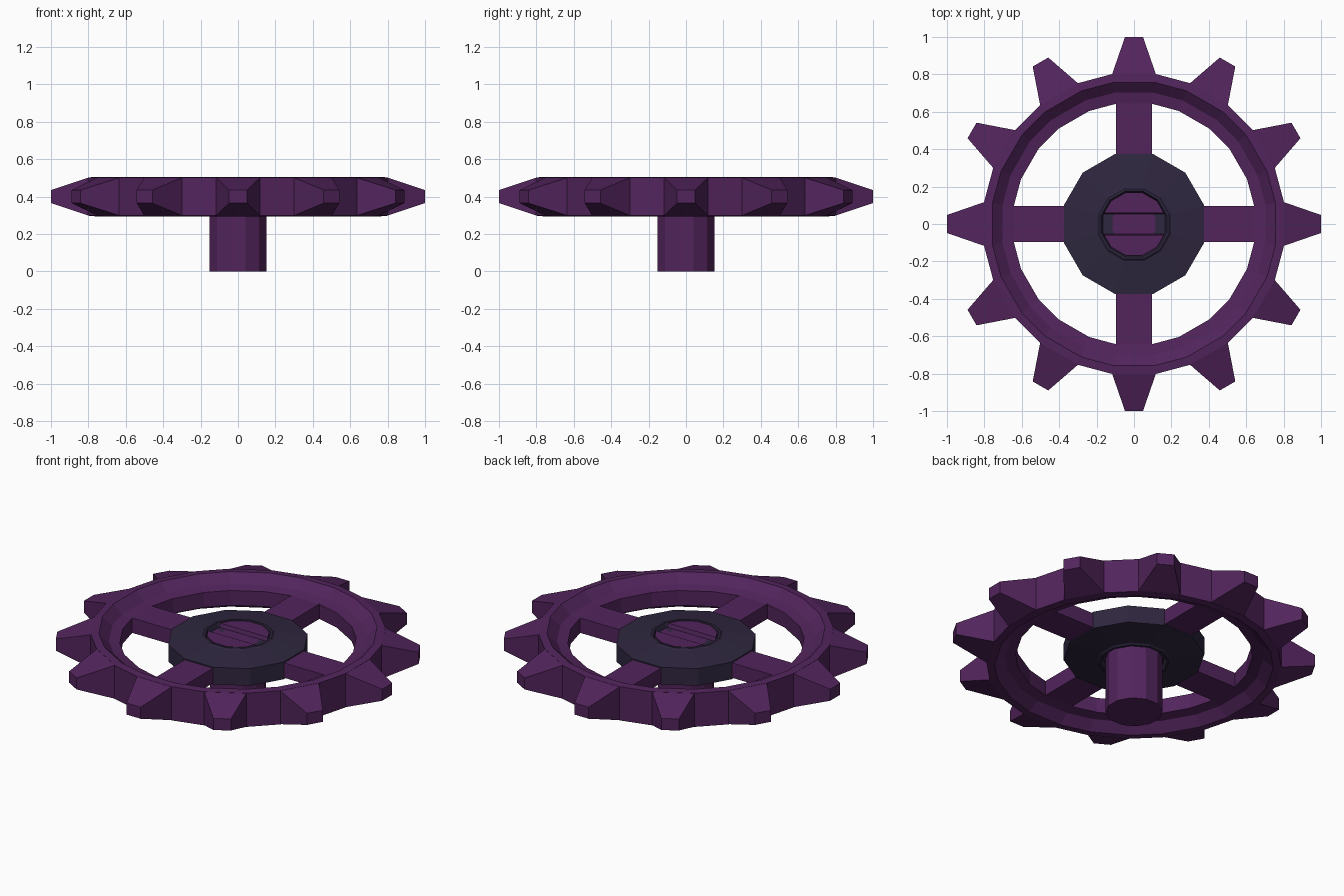
import bpy, bmesh, math
from mathutils import Matrix

if "Cube" in bpy.data.objects:
    bpy.data.objects.remove(bpy.data.objects["Cube"])


def material(name, rgb):
    m = bpy.data.materials.new(name)
    m.diffuse_color = (*rgb, 1)
    m.use_nodes = True
    m.node_tree.nodes["Principled BSDF"].inputs["Base Color"].default_value = m.diffuse_color
    return m


PURPLE = material("purple", (0.085, 0.018, 0.108))
SLATE = material("dark slate", (0.028, 0.020, 0.050))
MID = 0.4  # height of the wheel's middle plane


def finish(bm, name, mat):
    bmesh.ops.recalc_face_normals(bm, faces=bm.faces)
    me = bpy.data.meshes.new(name)
    bm.to_mesh(me)
    bm.free()
    ob = bpy.data.objects.new(name, me)
    bpy.context.collection.objects.link(ob)
    me.materials.append(mat)
    return ob


def lathe(name, profile, angles, mat):
    """Revolve a closed (radius, z) profile through the given angles in degrees."""
    bm = bmesh.new()
    rings = [[bm.verts.new((r * math.cos(math.radians(a)), r * math.sin(math.radians(a)), z))
              for r, z in profile] for a in angles]
    n = len(profile)
    for i, ring in enumerate(rings):
        nxt = rings[(i + 1) % len(rings)]
        for j in range(n):
            k = (j + 1) % n
            bm.faces.new((ring[j], nxt[j], nxt[k], ring[k]))
    return finish(bm, name, mat)


def mirrored(upper):
    """Complete a profile, given as (radius, offset from MID), with its lower half."""
    return [(r, MID + h) for r, h in upper] + [(r, MID - h) for r, h in reversed(upper)]


def frustum(bm, x0, w0, h0, x1, w1, h1, angle):
    """Tapered block pointing outward along the given angle."""
    rot = Matrix.Rotation(math.radians(angle), 4, 'Z')
    ends = []
    for x, w, h in ((x0, w0, h0), (x1, w1, h1)):
        ends.append([bm.verts.new((x, sy * w, MID + sz * h))
                     for sy, sz in ((-1, -1), (1, -1), (1, 1), (-1, 1))])
    a, b = ends
    bm.faces.new(a)
    bm.faces.new(b)
    for i in range(4):
        j = (i + 1) % 4
        bm.faces.new((a[i], a[j], b[j], b[i]))
    bmesh.ops.transform(bm, matrix=rot, verts=a + b)


# Rim with recessed faces, one facet per tooth and one per gap
rim_angles = [t * 30 + s * 8.4 for t in range(12) for s in (-1, 1)]
lathe("rim", mirrored([(0.81, 0.102), (0.765, 0.106), (0.71, 0.056), (0.65, 0.045)]),
      rim_angles, PURPLE)

# Twelve tapered teeth
bm = bmesh.new()
for t in range(12):
    frustum(bm, 0.798, 0.118, 0.102, 1.0, 0.048, 0.035, t * 30)
finish(bm, "teeth", PURPLE)

# Four spokes between hub and rim
bm = bmesh.new()
for t in range(4):
    frustum(bm, 0.36, 0.095, 0.045, 0.65, 0.095, 0.045, t * 90)
finish(bm, "spokes", PURPLE)

# Dark hub with a raised collar
hub_angles = [15 + 30 * i for i in range(12)]
lathe("hub", mirrored([(0.388, 0.052), (0.205, 0.078), (0.195, 0.086),
                       (0.182, 0.086), (0.172, 0.06), (0.12, 0.06)]), hub_angles, SLATE)


def prism(name, radius, z0, z1):
    bm = bmesh.new()
    vs = [bm.verts.new((radius * math.cos(math.radians(a)), radius * math.sin(math.radians(a)), z0))
          for a in hub_angles]
    f = bm.faces.new(vs)
    new = bmesh.ops.extrude_face_region(bm, geom=[f])["geom"]
    bmesh.ops.translate(bm, vec=(0, 0, z1 - z0),
                        verts=[v for v in new if isinstance(v, bmesh.types.BMVert)])
    return finish(bm, name, PURPLE)


# Axle below and slotted head on top
prism("axle", 0.157, 0.0, 0.45)
head = prism("axle_head", 0.174, 0.44, 0.484)
bm = bmesh.new()
bmesh.ops.create_cube(bm, size=1, matrix=Matrix.Translation((0, 0, 0.49)) @
                      Matrix.Diagonal((1, 0.108, 0.06, 1)))
for v in bm.verts:  # slot walls lean slightly
    if v.co.z > 0.49:
        v.co.y *= 1.25
cutter = finish(bm, "slot_cutter", PURPLE)
cutter.hide_render = True
cutter.hide_viewport = True
mod = head.modifiers.new("slot", 'BOOLEAN')
mod.operation = 'DIFFERENCE'
mod.solver = 'EXACT'
mod.object = cutter
